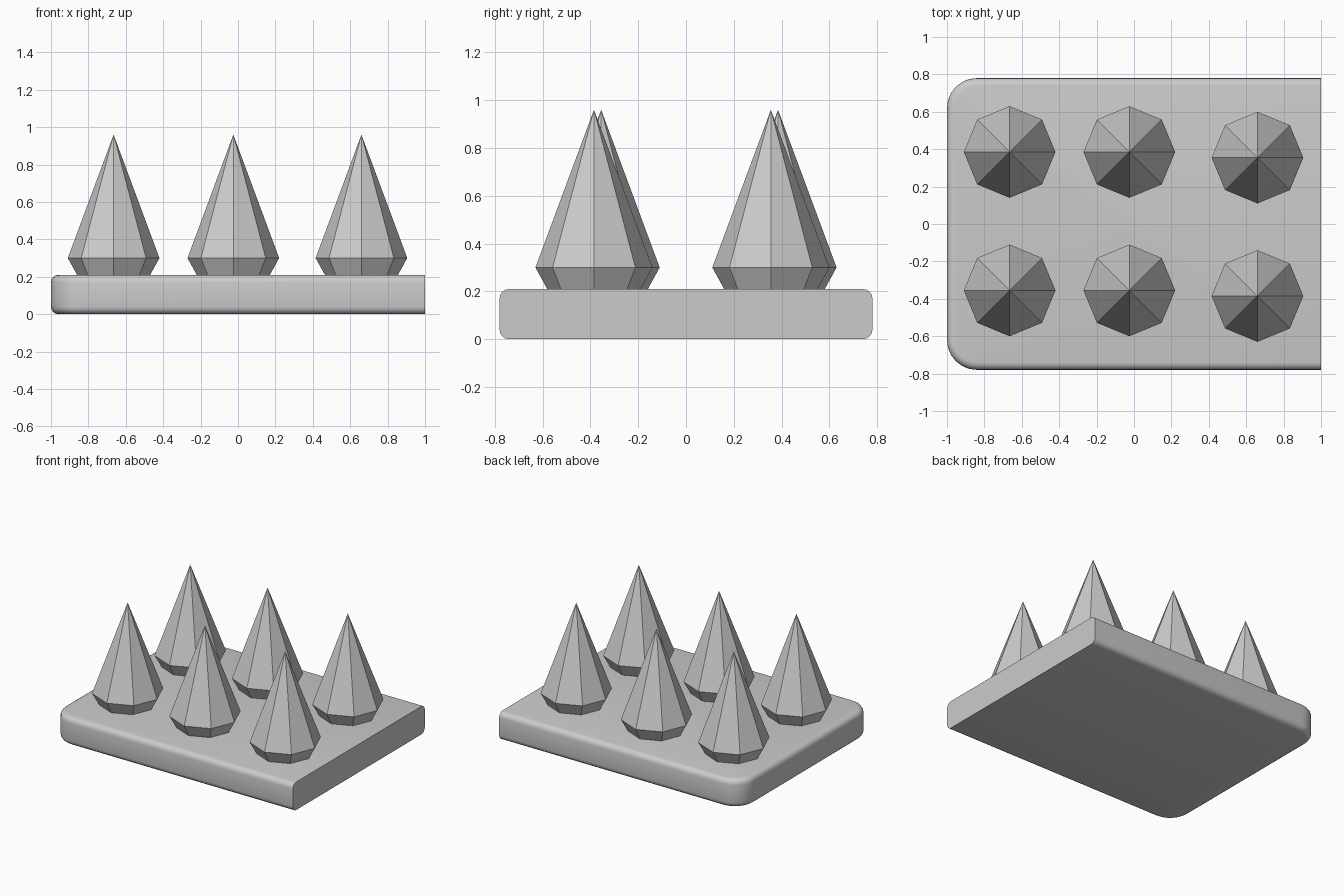
import bpy, bmesh
from math import pi, sin, cos, radians

if "Cube" in bpy.data.objects:
    bpy.data.objects.remove(bpy.data.objects["Cube"])


def make_object(name, bm):
    bmesh.ops.recalc_face_normals(bm, faces=bm.faces)
    mesh = bpy.data.meshes.new(name)
    bm.to_mesh(mesh)
    bm.free()
    obj = bpy.data.objects.new(name, mesh)
    bpy.context.collection.objects.link(obj)
    return obj


def bridge(bm, a, b):
    for i in range(len(a)):
        j = (i + 1) % len(a)
        bm.faces.new((a[i], a[j], b[j], b[i]))


# Base slab: rounded on the left, front and back, cut flat on the right
HALF_W, HEIGHT, CORNER, EDGE = 0.78, 0.21, 0.16, 0.04


def slab_outline(inset):
    r, steps = CORNER - inset, 6
    cx, cy = -1 + CORNER, HALF_W - CORNER
    back = [(cx + r * cos(a), cy + r * sin(a))
            for a in (pi / 2 + pi / 2 * i / steps for i in range(steps + 1))]
    front = [(x, -y) for x, y in reversed(back)]
    return [(1, HALF_W - inset)] + back + front + [(1, -HALF_W + inset)]


quarter = [pi / 2 * i / 4 for i in range(5)]
levels = [(EDGE * (1 - sin(a)), EDGE * (1 - cos(a))) for a in quarter]
levels += [(d, HEIGHT - z) for d, z in reversed(levels)]
bm = bmesh.new()
rings = [[bm.verts.new((x, y, z)) for x, y in slab_outline(d)] for d, z in levels]
for lower, upper in zip(rings, rings[1:]):
    bridge(bm, lower, upper)
bm.faces.new(rings[0])
bm.faces.new(rings[-1])
slab = make_object("base_slab", bm)
bpy.context.view_layer.objects.active = slab
slab.select_set(True)
bpy.ops.object.shade_smooth_by_angle(angle=radians(35))


# Eight-sided spikes with a narrowed foot
def spike(name, x, y):
    bm = bmesh.new()
    foot, belly = [[bm.verts.new((x + r * cos(pi * i / 4), y + r * sin(pi * i / 4), z))
                    for i in range(8)] for r, z in ((0.19, 0.20), (0.245, 0.30))]
    tip = bm.verts.new((x, y, 0.96))
    bridge(bm, foot, belly)
    bm.faces.new(foot)
    for i in range(8):
        bm.faces.new((belly[i], belly[(i + 1) % 8], tip))
    make_object(name, bm)


for column, (x, shift) in enumerate([(-0.665, 0), (-0.025, 0), (0.66, -0.03)]):
    for row, y in (("back", 0.385), ("front", -0.355)):
        spike(f"spike_{row}_{column + 1}", x, y + shift)
